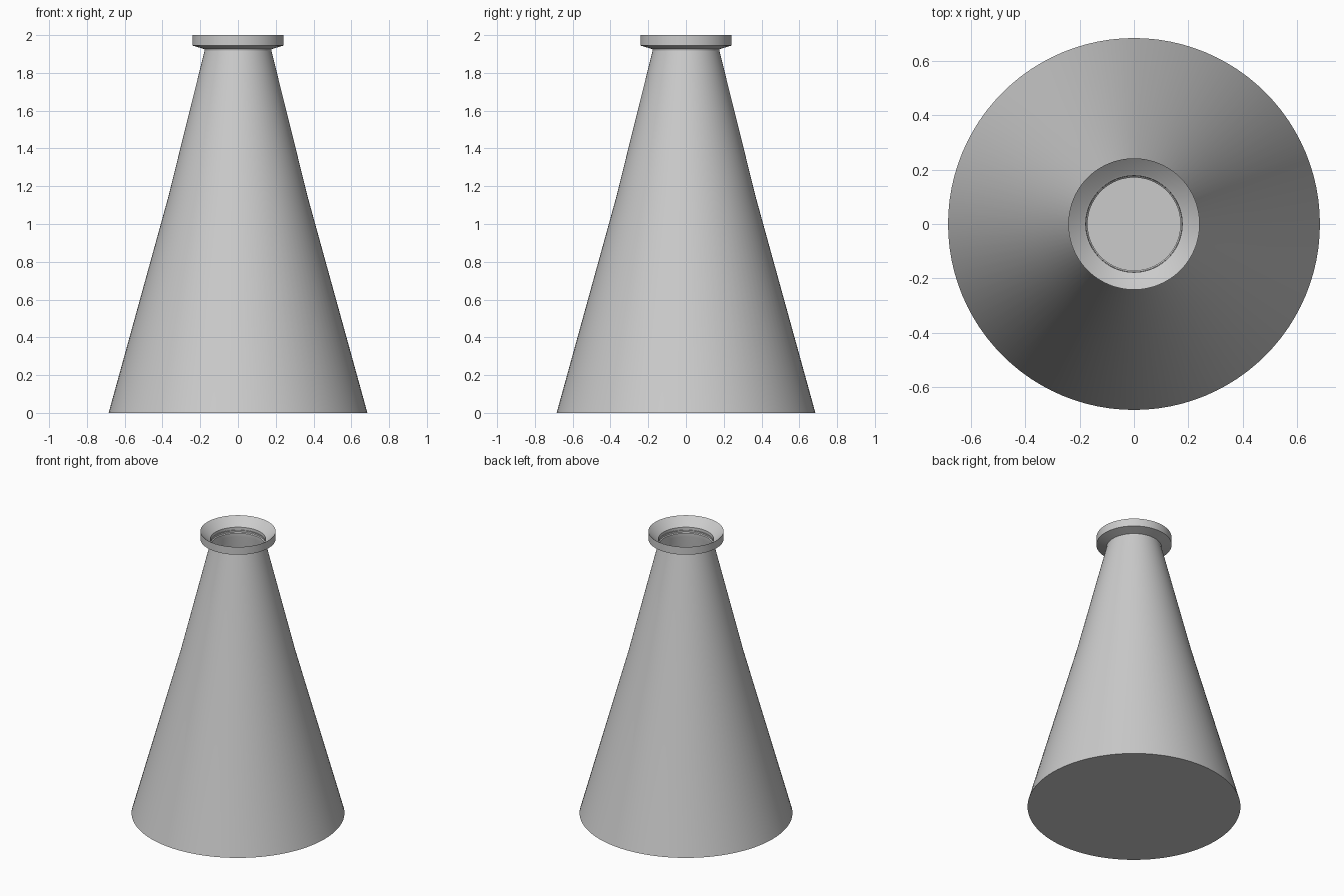
import bpy, bmesh, math

if "Cube" in bpy.data.objects:
    bpy.data.objects.remove(bpy.data.objects["Cube"])

SIDES = 96

# One plain grey for the whole flask
grey = bpy.data.materials.new("light_grey")
grey.diffuse_color = (0.6, 0.6, 0.6, 1.0)
grey.use_nodes = True
grey.node_tree.nodes["Principled BSDF"].inputs["Base Color"].default_value = grey.diffuse_color


def lathe(name, profile):
    """Spin an (r, z) profile round z; r = 0 points become poles."""
    bm = bmesh.new()
    verts = [bm.verts.new((r, 0, z)) for r, z in profile]
    edges = [bm.edges.new(pair) for pair in zip(verts, verts[1:])]
    bmesh.ops.spin(bm, geom=verts + edges, cent=(0, 0, 0), axis=(0, 0, 1),
                   angle=2 * math.pi, steps=SIDES, use_merge=True)
    bmesh.ops.remove_doubles(bm, verts=bm.verts, dist=1e-5)
    bmesh.ops.recalc_face_normals(bm, faces=bm.faces)
    mesh = bpy.data.meshes.new(name)
    bm.to_mesh(mesh)
    bm.free()
    mesh.materials.append(grey)
    obj = bpy.data.objects.new(name, mesh)
    bpy.context.collection.objects.link(obj)
    bpy.context.view_layer.objects.active = obj
    obj.select_set(True)
    bpy.ops.object.shade_smooth_by_angle(angle=math.radians(15))
    obj.select_set(False)
    return obj


# Hollow conical flask: outer wall, flanged lip, funnel mouth, inner wall, floor
lathe("flask_body", [
    (0, 0), (0.685, 0),
    (0.37, 1.14), (0.175, 1.925),            # outer wall with slight kink
    (0.242, 1.945), (0.242, 2.0),            # flange
    (0.186, 1.95), (0.178, 1.945),           # funnel mouth
    (0.177, 1.91), (0.171, 1.905),           # stepped throat
    (0.171, 1.88),
    (0.357, 1.14), (0.668, 0.015),           # inner wall
    (0, 0.015),
])
